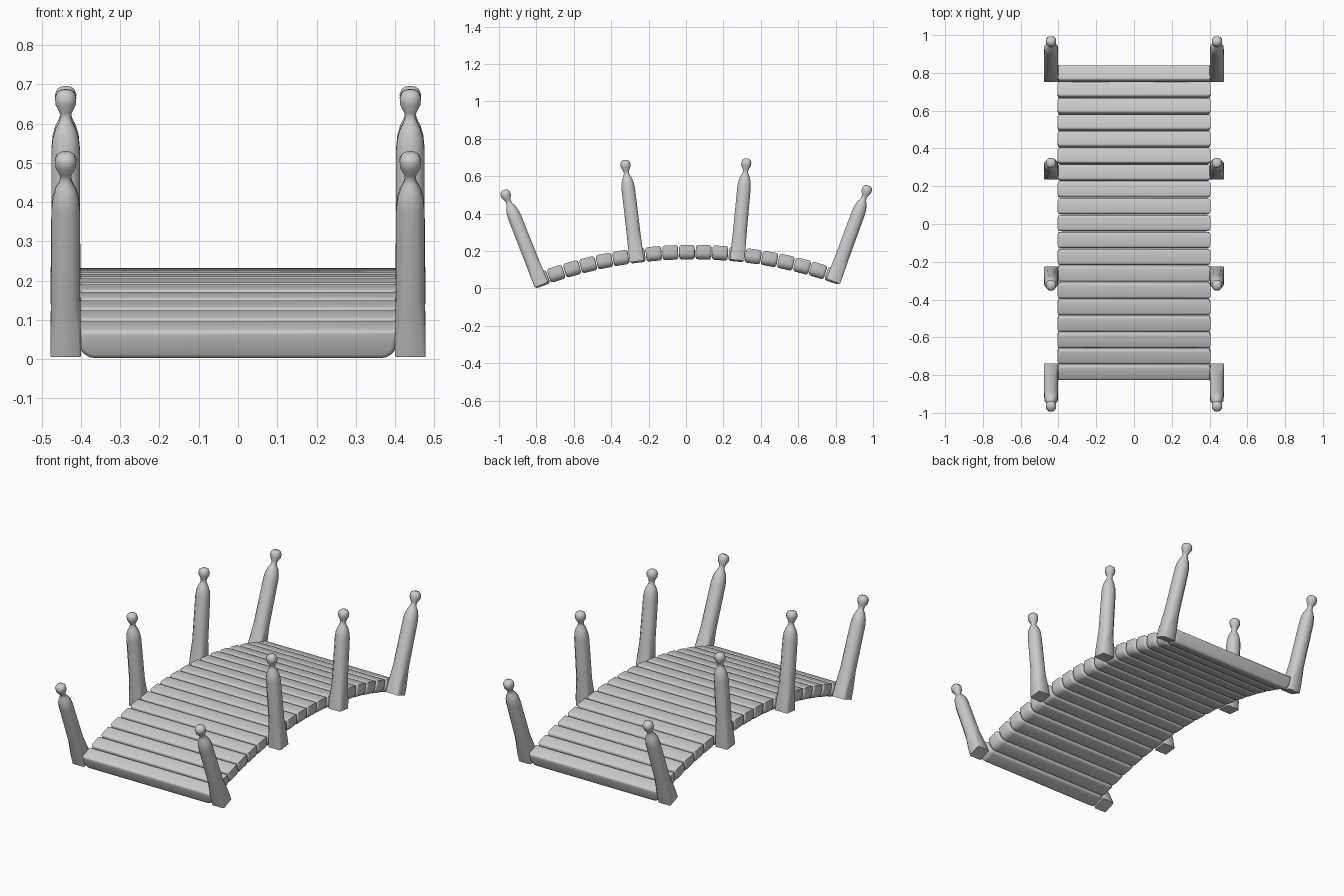
import bpy, bmesh, math
from mathutils import Matrix

if "Cube" in bpy.data.objects:
    bpy.data.objects.remove(bpy.data.objects["Cube"])

R = 2.35                      # arc radius of the deck centre line
MID_Z = 0.194                 # height of the middle plank centre
PITCH = 0.0378                # angle between planks
# the whole bridge leans very slightly towards -y
LEAN = (Matrix.Translation((0, 0.005, MID_Z)) @ Matrix.Rotation(math.radians(0.7), 4, 'X')
        @ Matrix.Translation((0, 0, -MID_Z)))


def finish(bm, name, angle=40):
    bmesh.ops.recalc_face_normals(bm, faces=bm.faces)
    me = bpy.data.meshes.new(name)
    bm.to_mesh(me)
    bm.free()
    ob = bpy.data.objects.new(name, me)
    bpy.context.collection.objects.link(ob)
    bpy.ops.object.select_all(action='DESELECT')
    ob.select_set(True)
    bpy.context.view_layer.objects.active = ob
    bpy.ops.object.shade_smooth_by_angle(angle=math.radians(angle))
    return ob


def arc_frame(theta, offset, tilt):
    """Frame on the arc at angle theta, moved radially by offset."""
    r = R + offset
    pos = (0, r * math.sin(theta), MID_Z - R + r * math.cos(theta))
    return LEAN @ Matrix.Translation(pos) @ Matrix.Rotation(-tilt, 4, 'X')


# Plank: bar with rounded lower ends and softened long edges
def plank_mesh():
    bm = bmesh.new()
    bmesh.ops.create_cube(bm, size=1, matrix=Matrix.Diagonal((0.808, 0.084, 0.077, 1)))
    low_ends = [e for e in bm.edges if all(v.co.z < 0 for v in e.verts)
                and abs(e.verts[0].co.x - e.verts[1].co.x) < 0.01]
    bmesh.ops.bevel(bm, geom=low_ends, offset=0.038, segments=5, profile=0.5, affect='EDGES')
    rim = [e for e in bm.edges if abs(e.verts[0].co.y - e.verts[1].co.y) < 1e-5]
    bmesh.ops.bevel(bm, geom=rim, offset=0.014, segments=3, profile=0.5, affect='EDGES')
    return bm


for i in range(-9, 10):
    plank = finish(plank_mesh(), f"deck_plank_{i + 10}")
    plank.matrix_world = arc_frame(i * PITCH, 0, i * PITCH)


# Post: chamfered square section lofted up to a shoulder, neck and knob
# (height, half width, corner chamfer fraction)
POST = [(0, 0.0385, 0.12), (0.05, 0.0385, 0.2), (0.15, 0.037, 0.5), (0.39, 0.036, 0.55),
        (0.42, 0.033, 0.55), (0.445, 0.026, 0.55), (0.463, 0.017, 0.55),
        (0.475, 0.0135, 0.55), (0.487, 0.0155, 0.55), (0.508, 0.026, 0.55),
        (0.525, 0.027, 0.55), (0.538, 0.022, 0.55), (0.545, 0.012, 0.55)]


def post_mesh():
    bm = bmesh.new()
    rings = []
    for z, h, f in POST:
        k = h * (1 - f)
        pts = [(h, -k), (h, k), (k, h), (-k, h), (-h, k), (-h, -k), (-k, -h), (k, -h)]
        rings.append([bm.verts.new((x, y, z)) for x, y in pts])
    for a, b in zip(rings, rings[1:]):
        for j in range(8):
            bm.faces.new((a[j], a[(j + 1) % 8], b[(j + 1) % 8], b[j]))
    bm.faces.new(rings[0][::-1])
    bm.faces.new(rings[-1])
    return bm


for theta, tilt, label in ((0.343, 0.365, "outer"), (0.116, 0.105, "inner")):
    for s, end in ((-1, "front"), (1, "back")):
        for sx, side in ((-1, "left"), (1, "right")):
            post = finish(post_mesh(), f"{label}_{end}_{side}_post", 60)
            post.matrix_world = (Matrix.Translation((sx * 0.439, 0, 0))
                                 @ arc_frame(s * theta, -0.03, s * tilt))
